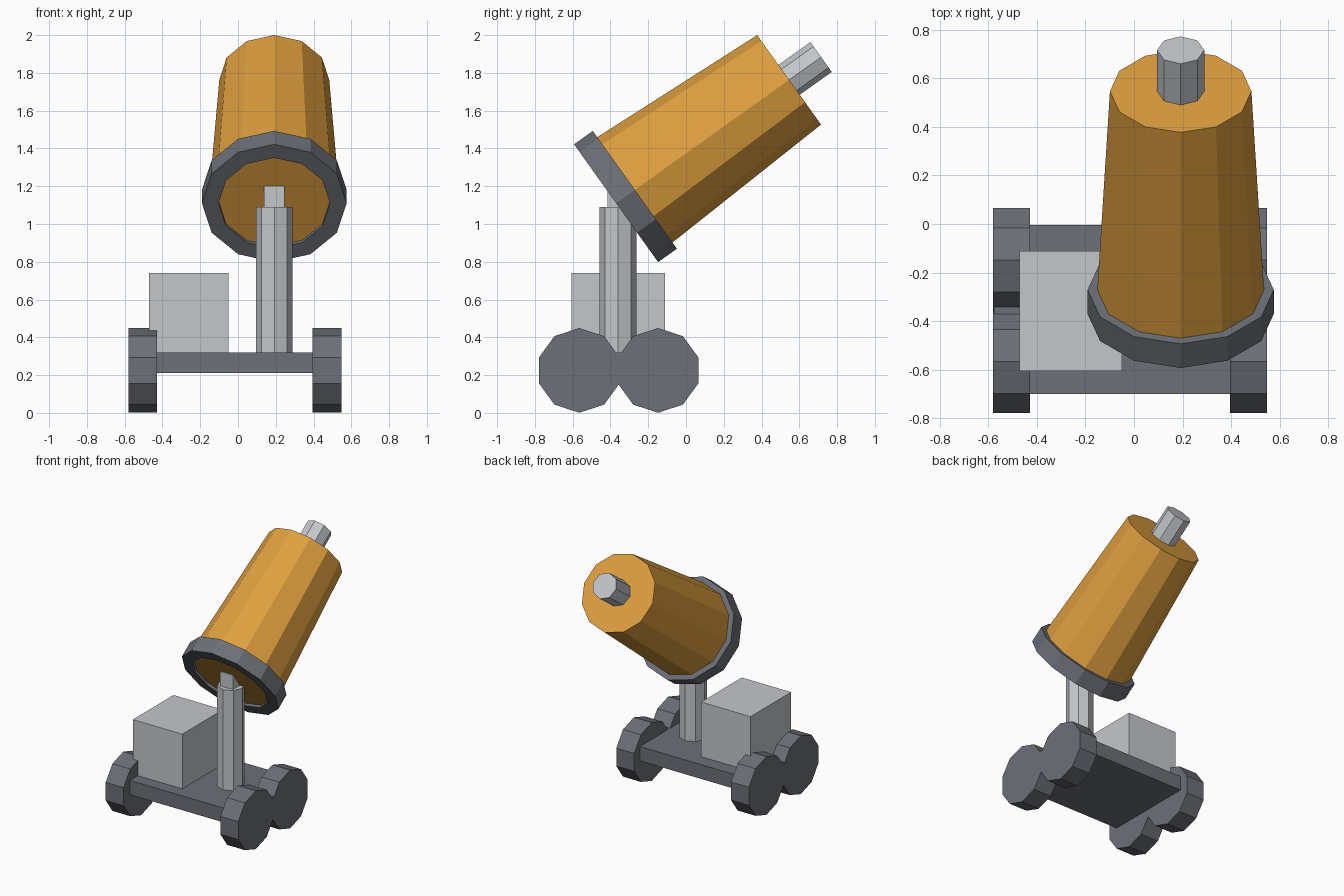
import bpy
import bmesh
from math import radians, cos, sin, tau
from mathutils import Matrix, Vector

cube = bpy.data.objects.get("Cube")
if cube:
    bpy.data.objects.remove(cube, do_unlink=True)


def material(name, rgb):
    mat = bpy.data.materials.new(name)
    mat.use_nodes = True
    color = (*rgb, 1)
    mat.diffuse_color = color
    mat.node_tree.nodes["Principled BSDF"].inputs["Base Color"].default_value = color
    return mat


orange = material("orange", (0.74, 0.35, 0.05))
dark_gray = material("dark gray", (0.15, 0.16, 0.185))
light_gray = material("light gray", (0.55, 0.57, 0.60))


def finish(name, bm, mat):
    bmesh.ops.recalc_face_normals(bm, faces=bm.faces)
    mesh = bpy.data.meshes.new(name)
    bm.to_mesh(mesh)
    bm.free()
    mesh.materials.append(mat)
    bpy.context.collection.objects.link(bpy.data.objects.new(name, mesh))


def box(name, low, high, mat):
    low, high = Vector(low), Vector(high)
    bm = bmesh.new()
    bmesh.ops.create_cube(bm, size=1, matrix=Matrix.Translation((low + high) / 2)
                          @ Matrix.Diagonal((*(high - low), 1)))
    finish(name, bm, mat)


def lathe(name, profile, sides, frame, mat, closed=False):
    """Revolve (radius, height) points; cap the ends unless the profile is a loop."""
    bm = bmesh.new()
    rings = [[bm.verts.new(frame @ Vector((r * cos(tau * i / sides), r * sin(tau * i / sides), h)))
              for i in range(sides)] for r, h in profile]
    pairs = list(zip(rings, rings[1:]))
    if closed:
        pairs.append((rings[-1], rings[0]))
    else:
        bm.faces.new(rings[0])
        bm.faces.new(rings[-1])
    for a, b in pairs:
        for i in range(sides):
            j = (i + 1) % sides
            bm.faces.new((a[i], a[j], b[j], b[i]))
    finish(name, bm, mat)


# Wheeled base
box("chassis", (-0.575, -0.70, 0.21), (0.545, -0.005, 0.32), dark_gray)
for side, x in (("right", -0.58), ("left", 0.395)):
    for end, y in (("front", -0.565), ("back", -0.148)):
        frame = Matrix.Translation((x, y, 0.225)) @ Matrix.Rotation(radians(90), 4, "Y")
        lathe(f"{end}_{side}_wheel", [(0.224, 0), (0.224, 0.152)], 10, frame, dark_gray)

# Equipment box and support post
box("equipment_box", (-0.47, -0.605, 0.32), (-0.05, -0.112, 0.74), light_gray)
lathe("post", [(0.097, 0.32), (0.097, 1.09)], 8, Matrix.Translation((0.192, -0.36, 0)), light_gray)
box("post_pin", (0.137, -0.415, 1.0), (0.247, -0.305, 1.2), light_gray)

# Tilted drum with its rim and end nub
tilt = Matrix.Translation((0.192, -0.37, 1.11)) @ Matrix.Rotation(radians(-54.5), 4, "X")
lathe("drum", [(0.348, 0.02), (0.291, 1.125)], 12, tilt, orange)
lathe("drum_rim", [(0.383, 0), (0.383, 0.122), (0.295, 0.122), (0.295, 0)], 12, tilt,
      dark_gray, closed=True)
lathe("end_nub", [(0.097, 1.05), (0.097, 1.333)], 8, tilt, light_gray)
